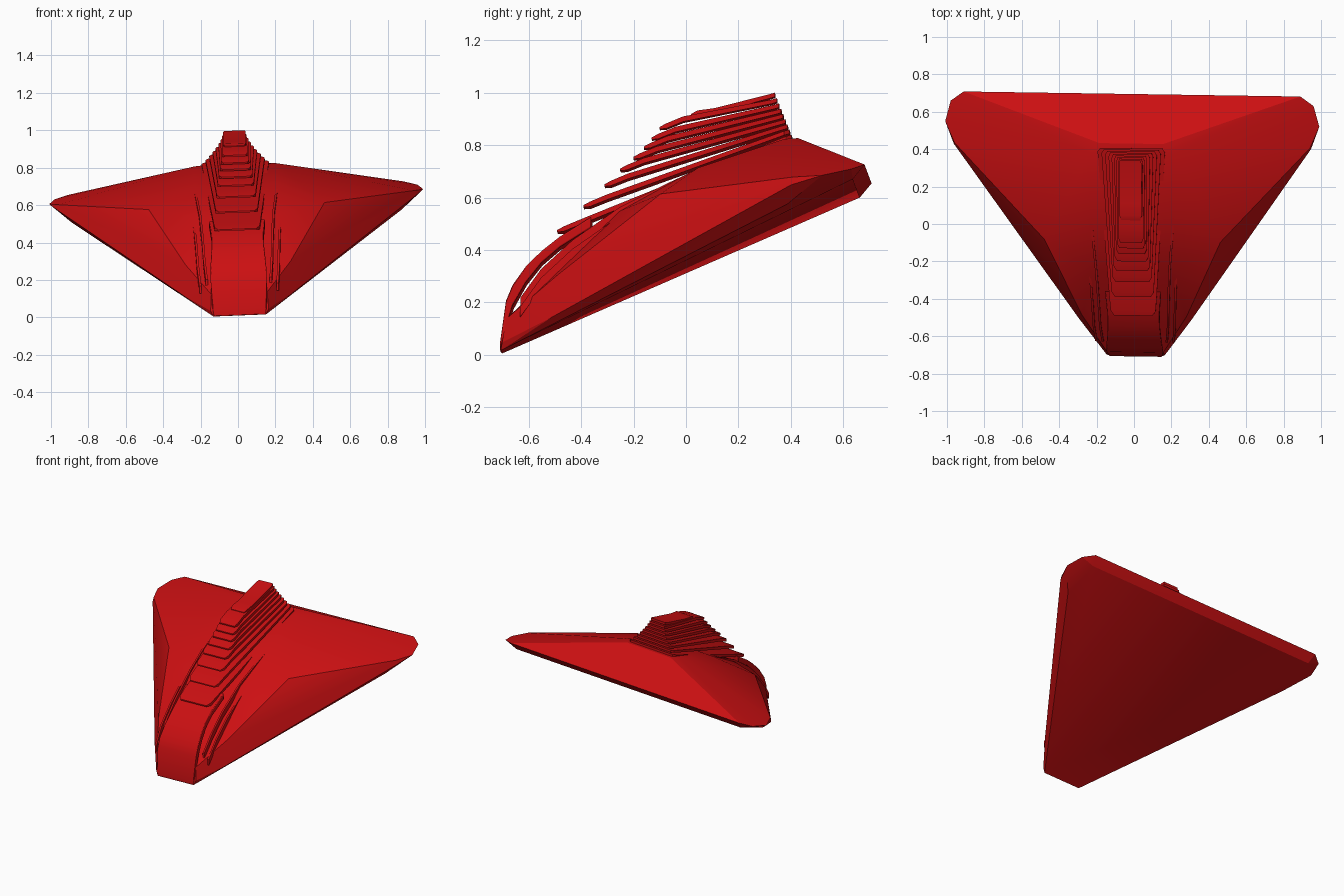
import bpy, bmesh, math
from mathutils import Vector

if "Cube" in bpy.data.objects:
    bpy.data.objects.remove(bpy.data.objects["Cube"])

red = bpy.data.materials.new("deep red")
red.use_nodes = True
RED = (0.6, 0.005, 0.006, 1)
red.diffuse_color = RED
red.node_tree.nodes["Principled BSDF"].inputs["Base Color"].default_value = RED


def lean(p):
    """Slight roll and yaw shared by every part."""
    x, y, z = p
    return Vector((x + 0.01 - 0.03 * z, y - 0.015 * x, z + 0.04 * x))


def finish(bm, name, angle=25, bevel=0):
    bmesh.ops.recalc_face_normals(bm, faces=bm.faces)
    for v in bm.verts:
        v.co = lean(v.co)
    me = bpy.data.meshes.new(name)
    bm.to_mesh(me)
    bm.free()
    ob = bpy.data.objects.new(name, me)
    bpy.context.collection.objects.link(ob)
    me.materials.append(red)
    bpy.ops.object.select_all(action='DESELECT')
    bpy.context.view_layer.objects.active = ob
    ob.select_set(True)
    if bevel:
        mod = ob.modifiers.new("soft edges", 'BEVEL')
        mod.width, mod.segments = bevel, 2
    bpy.ops.object.shade_smooth_by_angle(angle=math.radians(angle))
    return ob


def strip(name, stations, bevel=0):
    """Sweep a flat section along stations of (y, top, bottom, inner x, outer x)."""
    bm = bmesh.new()
    rings = [[bm.verts.new(c) for c in ((a, y, lo), (b, y, lo), (b, y, hi), (a, y, hi))]
             for y, hi, lo, a, b in stations]
    for r, s in zip(rings, rings[1:]):
        for i in range(4):
            j = (i + 1) % 4
            bm.faces.new((r[i], r[j], s[j], s[i]))
    bm.faces.new(rings[0])
    bm.faces.new(rings[-1])
    return finish(bm, name, 35, bevel)


# Delta shaped hull: half of its corners, mirrored and wrapped
corners = [
    (0.14, -0.705, 0.01), (0.155, -0.70, 0.04), (0.15, -0.685, 0.13),     # nose
    (0.30, -0.51, 0.13), (0.28, -0.49, 0.29),                             # shoulder
    (0.955, 0.415, 0.61), (0.95, 0.42, 0.64), (1.0, 0.535, 0.645),        # wing tip
    (0.97, 0.645, 0.67), (0.90, 0.695, 0.69),
    (0.88, 0.40, 0.54), (0.88, 0.65, 0.635),                              # underside
    (0.47, -0.09, 0.595), (0.20, -0.25, 0.54), (0.22, 0.05, 0.705),       # upper slopes
    (0.22, 0.38, 0.815), (0.17, 0.43, 0.82),                              # rear ridge
]
bm = bmesh.new()
for x, y, z in corners:
    for side in (-1, 1):
        bm.verts.new((side * x, y, z))
hull = bmesh.ops.convex_hull(bm, input=bm.verts)
loose = [v for v in bm.verts if not v.link_faces]
bmesh.ops.delete(bm, geom=loose, context='VERTS')
finish(bm, "delta_hull", 18)

# Curved nose hood, a shell standing clear of the hull
hood = [(-0.708, 0.04, 0.01, 0.14), (-0.685, 0.2, 0.1, 0.15), (-0.66, 0.26, 0.18, 0.15),
        (-0.61, 0.33, 0.27, 0.145), (-0.55, 0.39, 0.345, 0.14), (-0.48, 0.445, 0.405, 0.14),
        (-0.36, 0.52, 0.48, 0.15)]
strip("nose_hood", [(y, hi, lo, -w, w) for y, hi, lo, w in hood], 0.012)

# Thin blades flanking the hood
for side, label in ((-1, "right"), (1, "left")):
    for n, (shift, drop) in enumerate(((0, 0), (0.035, 0.035))):
        path = [(-0.63, 0.21, 0.165), (-0.55, 0.32, 0.175), (-0.43, 0.43, 0.18),
                (-0.25, 0.555, 0.19), (-0.08, 0.64, 0.205), (0.05, 0.70, 0.215)]
        strip(f"{label}_flank_blade_{n + 1}",
              [(y, z - drop, z - drop - 0.04, side * (x + shift), side * (x + shift + 0.012))
               for y, z, x in path])

# Terraced spine: stacked plates, each lower one longer and wider
tips = [(0.02, 0.915), (-0.10, 0.865), (-0.13, 0.825), (-0.16, 0.79), (-0.20, 0.75),
        (-0.25, 0.705), (-0.31, 0.645), (-0.39, 0.565), (-0.49, 0.47)]
last = len(tips) - 1
for n, (y, z) in enumerate(tips):
    t = n / last
    front = 0.06 + 0.06 * t
    back = 0.06 + 0.12 * t ** 1.5
    y_end, z_end = 0.34 + 0.065 * t, 0.998 - 0.165 * t
    y_mid = y + 0.09
    z_mid = z + (0.024 if n == 0 else 0.042)
    thick = 0.016
    stations = [(y, z + 0.002, z - 0.006, front * 0.85),
                (y + 0.025, z + 0.015, z - 0.004, front),
                (y_mid, z_mid, z_mid - thick - 0.004, front + 0.1 * (back - front)),
                (y_end - 0.02, z_end - 0.006, z_end - 0.006 - thick, back),
                (y_end, z_end, z_end - thick, back * 0.92)]
    strip(f"spine_plate_{n + 1}", [(a, b, c, -w, w) for a, b, c, w in stations])
